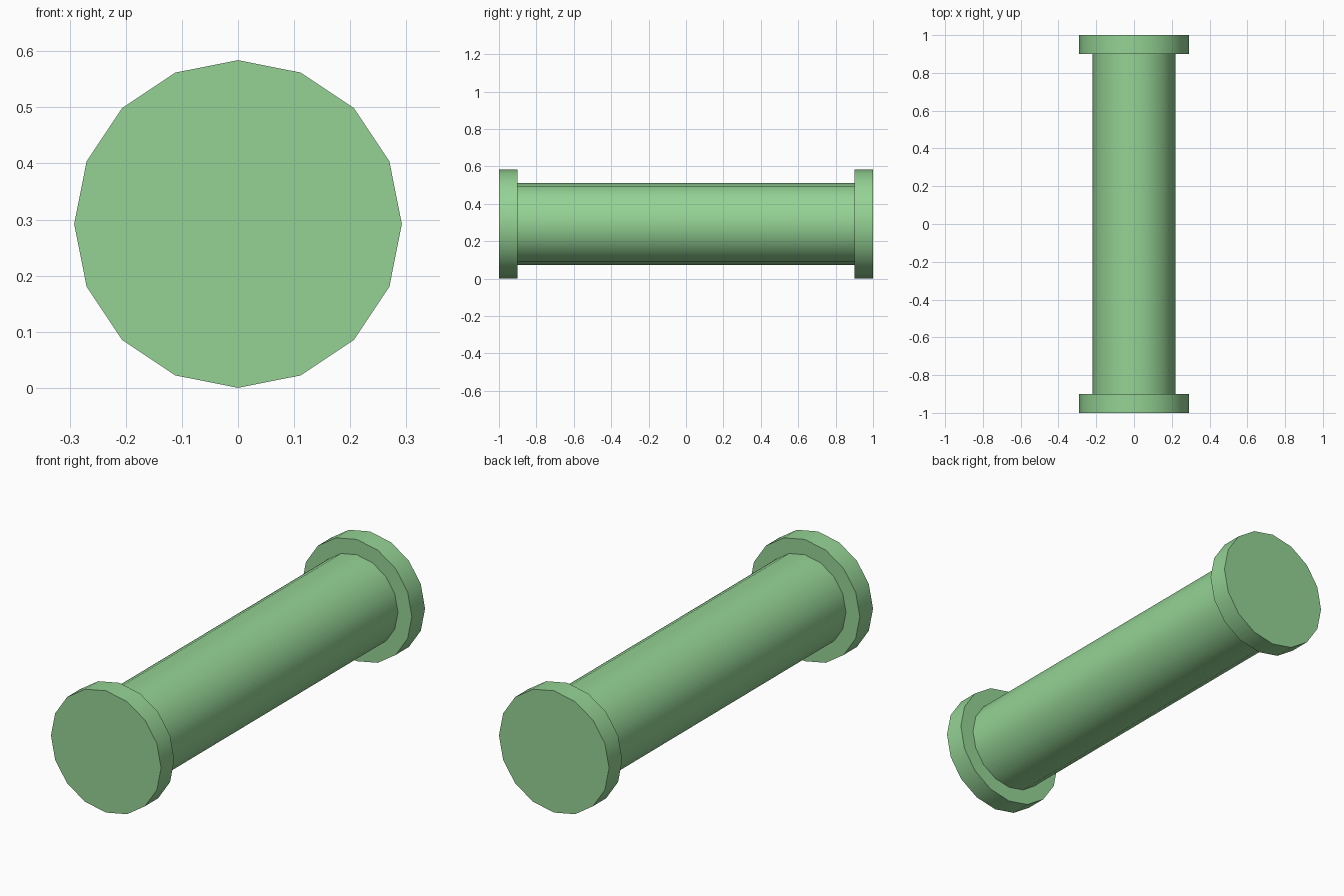
import bpy, bmesh
from math import sin, cos, pi, radians

if "Cube" in bpy.data.objects:
    bpy.data.objects.remove(bpy.data.objects["Cube"])

SIDES = 16
R_FLANGE, R_SHAFT = 0.292, 0.2185

# Half profile along the axle: (y, radius), mirrored for the other end
half = [(-1.0, R_FLANGE), (-0.9, R_FLANGE), (-0.9, R_SHAFT)]
profile = half + [(-y, r) for y, r in reversed(half)]

# Flanged spool turned around the y axis
bm = bmesh.new()
rings = [[bm.verts.new((r * cos(2 * pi * i / SIDES), y, r * sin(2 * pi * i / SIDES)))
          for i in range(SIDES)] for y, r in profile]
for a, b in zip(rings, rings[1:]):
    for i in range(SIDES):
        j = (i + 1) % SIDES
        bm.faces.new((a[i], a[j], b[j], b[i]))

# End caps
bm.faces.new(rings[0])
bm.faces.new(rings[-1])
bmesh.ops.recalc_face_normals(bm, faces=bm.faces[:])

mesh = bpy.data.meshes.new("flanged_roller")
bm.to_mesh(mesh)
bm.free()
roller = bpy.data.objects.new("flanged_roller", mesh)
roller.location.z = R_FLANGE
bpy.context.collection.objects.link(roller)

# Green finish
green = bpy.data.materials.new("green")
green.diffuse_color = (0.3, 0.65, 0.3, 1)
green.use_nodes = True
green.node_tree.nodes["Principled BSDF"].inputs["Base Color"].default_value = green.diffuse_color
mesh.materials.append(green)

# Smooth barrel, sharp rims
bpy.context.view_layer.objects.active = roller
roller.select_set(True)
bpy.ops.object.shade_smooth_by_angle(angle=radians(30))
